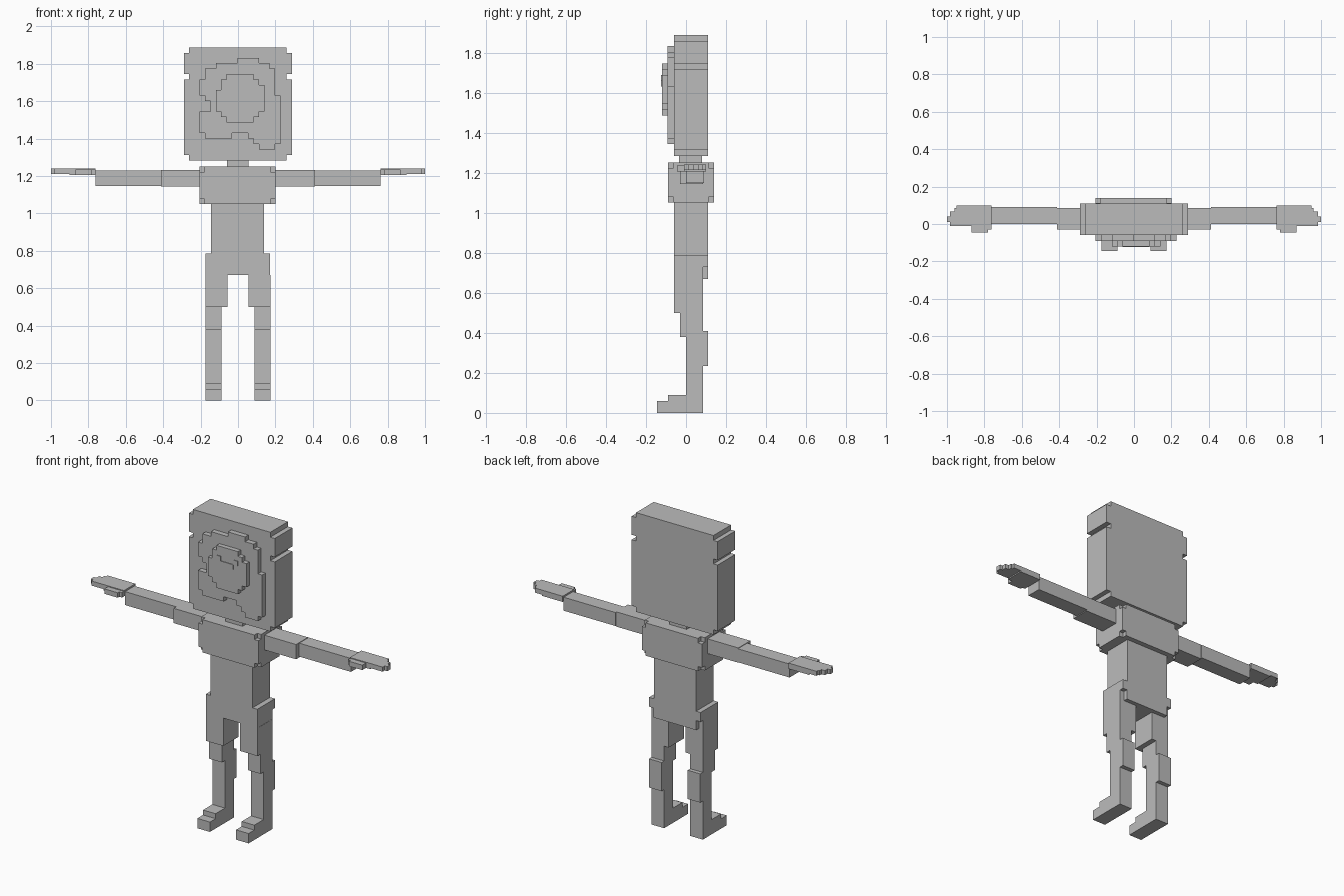
import bpy, bmesh

grey = bpy.data.materials.new("grey")
grey.diffuse_color = (0.5, 0.5, 0.5, 1)


def blocks(name, boxes):
    """One watertight object from the union of boxes (x0, x1, y0, y1, z0, z1)."""
    boxes = [[round(v, 4) for v in b] for b in boxes]
    cuts = [sorted({v for b in boxes for v in b[2 * a:2 * a + 2]}) for a in range(3)]
    cells = set()
    for b in boxes:
        span = [range(cuts[a].index(b[2 * a]), cuts[a].index(b[2 * a + 1])) for a in range(3)]
        cells |= {(i, j, k) for i in span[0] for j in span[1] for k in span[2]}
    bm = bmesh.new()
    verts = {}

    def vert(p):
        if p not in verts:
            verts[p] = bm.verts.new([cuts[a][p[a]] for a in range(3)])
        return verts[p]

    for c in cells:
        for a in range(3):
            for side in (0, 1):
                n = list(c)
                n[a] += 2 * side - 1
                if tuple(n) in cells:
                    continue
                quad = []
                for u, v in ((0, 0), (1, 0), (1, 1), (0, 1)):
                    p = list(c)
                    p[a] += side
                    p[(a + 1) % 3] += u
                    p[(a + 2) % 3] += v
                    quad.append(vert(tuple(p)))
                bm.faces.new(quad if side else quad[::-1])
    bmesh.ops.dissolve_limit(bm, angle_limit=0.01, verts=bm.verts, edges=bm.edges)
    mesh = bpy.data.meshes.new(name)
    bm.to_mesh(mesh)
    bm.free()
    mesh.materials.append(grey)
    bpy.context.collection.objects.link(bpy.data.objects.new(name, mesh))


def mirrored(name, boxes):
    blocks("left_" + name, boxes)
    blocks("right_" + name, [(-b[1], -b[0], *b[2:]) for b in boxes])


def relief(name, first_row, rows, y0, y1):
    """Stepped plate on the face: each row lists (start, end) column runs."""
    u, left, top = 0.0288, -0.205, 1.832
    boxes = []
    for i, runs in enumerate(rows, first_row):
        for a, b in runs:
            boxes.append((left + a * u, left + b * u, y0, y1, top - (i + 1) * u, top - i * u))
    blocks(name, boxes)


# Head: core slab with notched side edges
blocks("head", [(-0.262, 0.26, -0.06, 0.11, 1.283, 1.888),
                (-0.29, 0.29, -0.06, 0.11, 1.313, 1.715),
                (-0.29, 0.29, -0.06, 0.11, 1.745, 1.858)])

# Raised hair outline and face disc
relief("hair_relief", 0,
       [[(7, 11)], [(3, 13)], [(1, 14)], [(1, 14)], [(0, 14)], [(0, 14)], [(0, 14)],
        [(1, 15)], [(2, 15)], [(2, 15)], [(0, 15)], [(0, 15)], [(0, 15)], [(0, 15)],
        [(1, 6), (9, 15)], [(10, 15)], [(11, 14)]], -0.092, -0.06)
relief("face_disc", 3,
       [[(5, 10)], [(4, 11)], [(4, 12)], [(3, 12)], [(3, 12)], [(3, 12)], [(3, 12)],
        [(4, 11)], [(5, 10)]], -0.12, -0.092)
# Thin eye and nose plate
relief("eyes_and_nose", 5, [[(5, 6), (9, 10)], [(6, 9)]], -0.124, -0.12)

blocks("neck", [(-0.06, 0.055, -0.035, 0.08, 1.25, 1.283)])

# Chest: box with its eight corner cubes removed
blocks("chest", [(-0.178, 0.174, -0.09, 0.14, 1.05, 1.25),
                 (-0.205, 0.2, -0.062, 0.112, 1.05, 1.25),
                 (-0.205, 0.2, -0.09, 0.14, 1.078, 1.222)])

blocks("waist", [(-0.145, 0.14, -0.06, 0.11, 0.785, 1.05)])

# Hips with the lower rear corners chipped
blocks("hips", [(-0.175, 0.172, -0.06, 0.085, 0.67, 0.785),
                (-0.175, 0.172, 0.085, 0.11, 0.728, 0.785),
                (-0.146, 0.143, 0.085, 0.11, 0.67, 0.728)])

# Legs: thigh, knee, shin, calf and stepped foot
mirrored("leg", [(0.057, 0.173, -0.06, 0.085, 0.50, 0.67),
                 (0.088, 0.173, -0.03, 0.085, 0.38, 0.50),
                 (0.088, 0.173, 0.0, 0.085, 0.0, 0.38),
                 (0.088, 0.173, 0.085, 0.11, 0.235, 0.41),
                 (0.088, 0.173, -0.09, 0.0, 0.0, 0.09),
                 (0.088, 0.173, -0.145, -0.09, 0.0, 0.06)])

# Arms: upper arm and forearm
mirrored("arm", [(0.2, 0.413, -0.03, 0.085, 1.143, 1.233),
                 (0.413, 0.762, 0.0, 0.09, 1.148, 1.23)])

# Hands: palm, stepped fingers and thumb
mirrored("hand", [(0.762, 0.9, -0.01, 0.1, 1.205, 1.24),
                  (0.9, 0.95, -0.01, 0.1, 1.212, 1.24),
                  (0.95, 0.96, -0.01, 0.085, 1.212, 1.24),
                  (0.96, 0.983, -0.01, 0.066, 1.212, 1.24),
                  (0.983, 1.0, 0.01, 0.04, 1.212, 1.24),
                  (0.762, 0.87, -0.03, -0.01, 1.205, 1.235),
                  (0.78, 0.87, -0.045, -0.03, 1.205, 1.235)])
